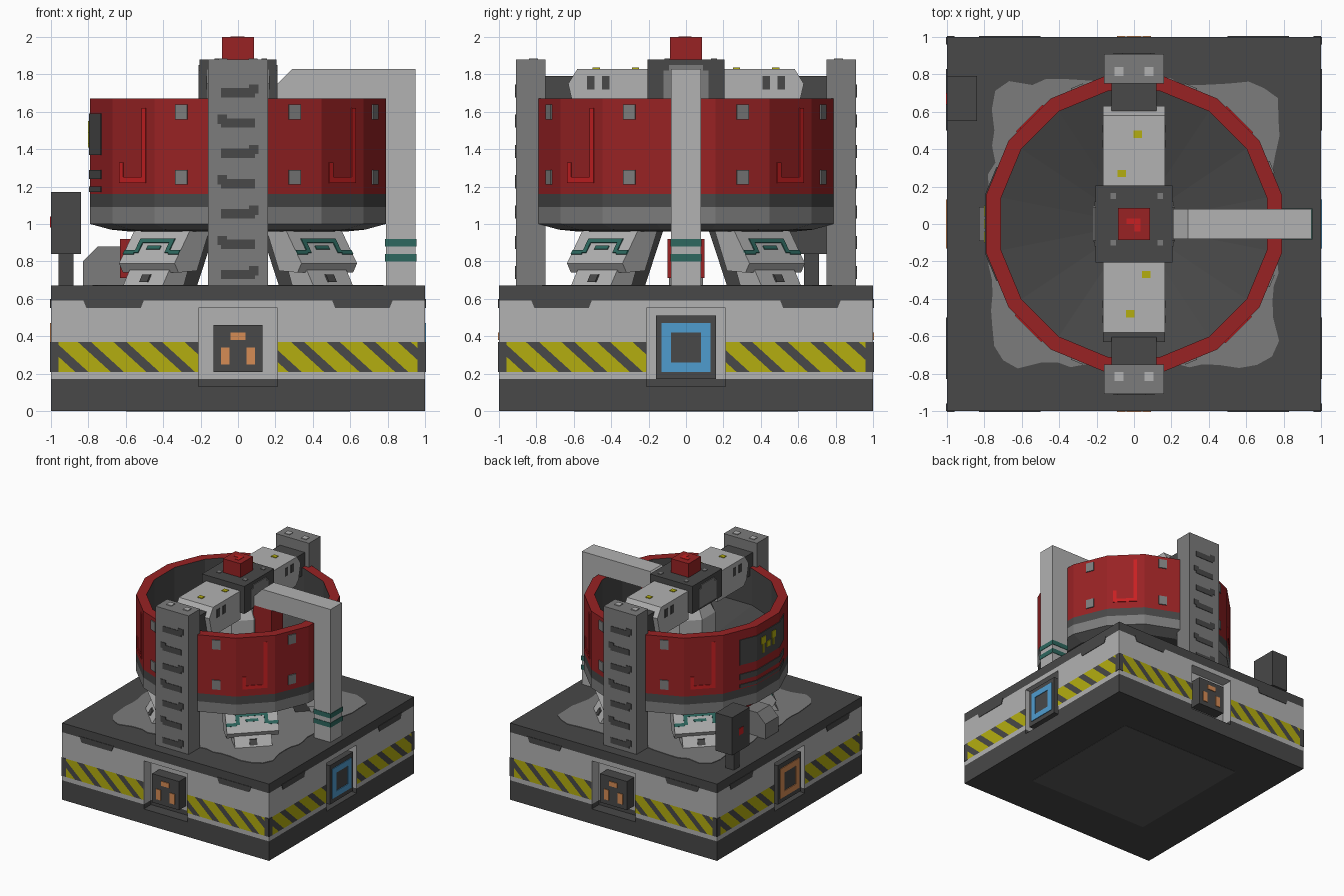
import bpy, bmesh, math, random
from mathutils import Matrix

if "Cube" in bpy.data.objects:
    bpy.data.objects.remove(bpy.data.objects["Cube"])

random.seed(4)
R = math.radians


def material(name, hexa):
    m = bpy.data.materials.new(name)
    m.diffuse_color = [((int(hexa[i:i + 2], 16) / 255 + .055) / 1.055) ** 2.4 for i in (0, 2, 4)] + [1]
    m.use_nodes = True
    m.node_tree.nodes["Principled BSDF"].inputs["Base Color"].default_value = m.diffuse_color
    return m


LIGHT, MED, DARK = material("light_grey", "b2b2b2"), material("mid_grey", "7c7c7c"), material("dark_grey", "484848")
RED, BRIGHT = material("deep_red", "982224"), material("bright_red", "c82022")
YELLOW, TEAL = material("hazard_yellow", "b4ae10"), material("teal", "2d675e")
BLUE, ORANGE = material("panel_blue", "4f9ccf"), material("lamp_orange", "d68c55")


def finish(name, bm, mats, rot=0, fix=True):
    if fix:
        bmesh.ops.recalc_face_normals(bm, faces=bm.faces)
    bm.transform(Matrix.Rotation(R(rot), 4, 'Z'))
    me = bpy.data.meshes.new(name)
    bm.to_mesh(me)
    bm.free()
    for m in mats:
        me.materials.append(m)
    ob = bpy.data.objects.new(name, me)
    bpy.context.collection.objects.link(ob)
    return ob


def boxes(name, specs, mat, rot=0):
    """Boxes given as (x0, x1, y0, y1, z0, z1), joined in one object."""
    bm = bmesh.new()
    for a, b, c, d, e, f in specs:
        mx = Matrix.Translation(((a + b) / 2, (c + d) / 2, (e + f) / 2)) @ Matrix.Diagonal((b - a, d - c, f - e, 1))
        bmesh.ops.create_cube(bm, size=1, matrix=mx)
    return finish(name, bm, [mat], rot)


def plates(name, rects, y, mat, rot=0, t=.006):
    """Thin plates (u0, u1, z0, z1) on a wall facing -y, turned by rot."""
    return boxes(name, [(a, b, y - t, y + .002, c, d) for a, b, c, d in rects], mat, rot)


def prisms(name, items, axis, mat, rot=0):
    """Profiles (points, lo, hi) extruded along an axis."""
    bm = bmesh.new()
    for pts, lo, hi in items:
        def at(p, h):
            return {'x': (h, p[0], p[1]), 'y': (p[0], h, p[1]), 'z': (p[0], p[1], h)}[axis]
        a = [bm.verts.new(at(p, lo)) for p in pts]
        b = [bm.verts.new(at(p, hi)) for p in pts]
        bm.faces.new(a)
        bm.faces.new(b[::-1])
        for i in range(len(pts)):
            j = (i + 1) % len(pts)
            bm.faces.new((a[j], a[i], b[i], b[j]))
    return finish(name, bm, [mat], rot)


def lathe(name, prof, segmats, n):
    """Profile (flat radius, z) turned in n sides; one colour per band."""
    mats = list(dict.fromkeys(segmats))
    bm = bmesh.new()
    rings = []
    for r, z in prof:
        r /= math.cos(math.pi / n)
        rings.append([bm.verts.new((r * math.cos((i + .5) * 2 * math.pi / n),
                                    r * math.sin((i + .5) * 2 * math.pi / n), z)) for i in range(n)])
    for s, m in enumerate(segmats):
        for i in range(n):
            j = (i + 1) % n
            bm.faces.new((rings[s][i], rings[s][j], rings[s + 1][j], rings[s + 1][i])).material_index = mats.index(m)
    bm.faces.new(rings[0])
    bm.faces.new(rings[-1])
    return finish(name, bm, mats)


# Base block with a recess in each side, coloured in height bands
base = boxes("base", [(-1, 1, -1, 1, 0, .67)], LIGHT)
base.data.materials.append(DARK)
cutters = [boxes("recess_cutter", [(-.21, .21, -1.2, -.9, .13, .55)], DARK, k * 90) for k in range(4)]
for c in cutters:
    mod = base.modifiers.new("recess", 'BOOLEAN')
    mod.operation, mod.solver, mod.object = 'DIFFERENCE', 'EXACT', c
bpy.context.view_layer.update()
bm = bmesh.new()
bm.from_mesh(base.evaluated_get(bpy.context.evaluated_depsgraph_get()).to_mesh())
for z in (.17, .59):
    bmesh.ops.bisect_plane(bm, geom=bm.verts[:] + bm.edges[:] + bm.faces[:], plane_co=(0, 0, z), plane_no=(0, 0, 1))
for f in bm.faces:
    z = f.calc_center_median().z
    f.material_index = 0 if .17 < z < .59 else 1
base.modifiers.clear()
bm.to_mesh(base.data)
bm.free()
for c in cutters:
    bpy.data.objects.remove(c)

# Worn patches on the deck and the underside
patch = []
for i in range(72):
    a = i * math.pi / 36 + .02
    r = min(.76 / max(abs(math.cos(a)), abs(math.sin(a))), 1.02) + random.uniform(-.025, .025)
    patch.append((r * math.cos(a), r * math.sin(a)))
prisms("deck_patch", [(patch, .668, .675)], 'z', MED)
boxes("underside_patch", [(-.6, .6, -.6, .6, -.002, .002)], material("under_grey", "5a5a5a"))


# Hazard stripes, trim and ports on each side
def hazard(name, u0, u1, rot):
    bm = bmesh.new()
    bm.faces.new([bm.verts.new((u, -1.004, z)) for u, z in ((u0, .21), (u1, .21), (u1, .37), (u0, .37))])
    for k in range(-6, 9):
        for c in (k * .19, k * .19 + .12):
            bmesh.ops.bisect_plane(bm, geom=bm.verts[:] + bm.edges[:] + bm.faces[:],
                                   plane_co=(c, 0, 0), plane_no=(1, 0, 1.1))
    for f in bm.faces:
        p = f.calc_center_median()
        f.material_index = int((p.x + 1.1 * p.z) % .19 < .12 and abs(p.x) < .96)
    finish(name, bm, [DARK, YELLOW], rot, False)


for k in range(4):
    rot = k * 90
    for s in (-1, 1):
        lo, hi = sorted((s * .21, s * .96))
        hazard("hazard_stripes", lo, hi, rot)
    plates("stripe_ends", [(-1, -.96, .21, .37), (.96, 1, .21, .37)], -1, DARK, rot, .004)
    prisms("top_trim", [([(s * .5, .6), (s * .52, .55), (s * .81, .55), (s * .83, .6)], -1.004, -.99)
                        for s in (-1, 1)], 'y', DARK, rot)
    if k % 2 == 0:
        boxes("lamp_port", [(-.13, .13, -1, -.89, .21, .46)], DARK, rot)
        plates("port_lamps", [(-.04, .04, .38, .42), (-.09, -.045, .25, .34), (.045, .09, .25, .34)],
               -1, ORANGE, rot)
    else:
        boxes("ring_port", [(-.16, .16, -1, -.89, .17, .51)], DARK, rot)
        plates("port_ring", [(-.13, .13, .42, .47), (-.13, .13, .21, .26), (-.13, -.08, .26, .42),
                             (.08, .13, .26, .42)], -1, BLUE if k == 1 else ORANGE, rot)

# Sixteen-sided drum with open top
lathe("drum", [(.58, .96), (.68, .97), (.79, 1.0), (.79, 1.09), (.79, 1.16), (.79, 1.67), (.71, 1.67),
               (.71, 1.35), (.2, 1.2)], [DARK, MED, MED, DARK, RED, RED, DARK, DARK], 16)
for k in range(4):
    plates("drum_hook_mark", [(.065, .095, 1.25, 1.62), (-.105, .095, 1.22, 1.25), (-.105, -.075, 1.25, 1.33)],
           -.79, BRIGHT, 45 + 90 * k)
for k in range(8):
    rot = 22.5 + 45 * k
    if rot not in (247.5, 292.5):
        plates("drum_bolts", [(-.035, .035, z - .04, z + .04) for z in (1.25, 1.6)], -.79, MED, rot, .009)
# Dark marking panel on the left of the drum
for rot, a, b in ((247.5, 0, .157), (270, -.157, .157), (292.5, -.157, 0)):
    plates("drum_panel", [(a, b, 1.37, 1.59), (a, b, 1.24, 1.29), (a, b, 1.17, 1.2)], -.79, DARK, rot)
plates("drum_panel_mark", [(-.1, -.04, 1.49, 1.55), (.04, .1, 1.49, 1.55), (-.08, -.06, 1.41, 1.49),
                           (.06, .08, 1.43, 1.49), (-.025, .025, 1.44, 1.49)], -.795, YELLOW, 270)

# Four angled legs under the drum
for k in range(4):
    rot = 45 + 90 * k
    prisms("leg_upper", [([(-.42, .98), (-.57, .97), (-.69, .79), (-.66, .74), (-.52, .75)], -.21, .21)],
           'x', LIGHT, rot)
    prisms("leg_lower", [([(-.5, .82), (-.63, .82), (-.72, .67), (-.56, .67)], -.15, .15)], 'x', LIGHT, rot)
    prisms("leg_strut", [([(-.3, .97), (-.45, .97), (-.56, .67), (-.44, .67)], -.13, .13)], 'x', DARK, rot)
    trim = [(-.11, .11, .28, .4), (-.05, .05, .5, .6)]
    for s in (-1, 1):
        trim += [(*sorted((s * .1, s * .13)), .28, .7), (*sorted((s * .13, s * .21)), .62, .74)]
    prisms("leg_trim", [([(-.568 - .12 * t - d * .8, .97 - .18 * t + d * .55)
                          for t, d in ((t0, -.002), (t0, .007), (t1, .007), (t1, -.002))], a, b)
                        for a, b, t0, t1 in trim], 'x', TEAL, rot)
    prisms("leg_slot", [([(-.67, .73), (-.695, .73), (-.718, .69), (-.69, .69)], -.03, .03)], 'x', DARK, rot)

# Front and back ladder pillars, connectors and top arms
for rot in (0, 180):
    boxes("pillar", [(-.16, .16, -.91, -.75, .67, 1.88)], MED, rot)
    rungs = []
    for i in range(7):
        z, s = .73 + .162 * i, (-1) ** i
        rungs += [(-.09, .09, z - .025, z + .025), (*sorted((s * .06, s * .11)), z - .005, z + .045)]
    plates("ladder_rungs", rungs, -.91, DARK, rot, .004)
    boxes("pillar_top_lamps", [(x - .025, x + .025, -.84, -.79, 1.878, 1.886) for x in (-.08, .08)], LIGHT, rot)
    boxes("connector", [(-.12, .12, -.76, -.58, 1.6, 1.79)], DARK, rot)
    prisms("top_arm", [([(-.2, 1.83), (-.58, 1.83), (-.63, 1.75), (-.6, 1.62), (-.56, 1.58), (-.2, 1.58)],
                        -.165, .165)], 'x', LIGHT, rot)
    boxes("arm_slots", [(s * .165 - .004, s * .165 + .004, y - .02, y + .02, 1.72, 1.79)
                        for s in (-1, 1) for y in (-.51, -.43)], DARK, rot)
    boxes("arm_lamps", [(x - .022, x + .022, y - .02, y + .02, 1.828, 1.836)
                        for x, y in ((-.02, -.48), (.065, -.27))], YELLOW, rot)

# Central hub, core and red cap
lathe("core", [(.22, 1.15), (.22, 1.55), (.16, 1.67)], [LIGHT, LIGHT], 8)
boxes("hub", [(-.205, .205, -.205, .205, 1.64, 1.88)], DARK)
boxes("hub_bolts", [(x - .015, x + .015, y - .015, y + .015, 1.875, 1.885)
                    for x in (-.11, .14) for y in (-.1, .15)], MED)
for rot in (90, 270):
    plates("hub_cheek", [(-.12, .12, 1.66, 1.82), (-.09, .09, 1.82, 1.85)], -.205, MED, rot)
boxes("cap", [(-.085, .085, -.085, .085, 1.88, 2)], RED)
boxes("cap_mark", [(-.04, .03, .0, .03, 1.996, 2.003), (.0, .035, -.04, .03, 1.996, 2.003)], BRIGHT)
boxes("hub_brace", [(.2, .38, -.08, .08, 1.25, 1.67)], RED)

# Right support pipe with teal bands
prisms("support_pipe", [([(.2, 1.67), (.2, 1.74), (.29, 1.83), (.95, 1.83), (.95, .67), (.79, .67), (.79, 1.67)],
                         -.08, .08)], 'y', LIGHT)
boxes("pipe_bands", [(.786, .954, -.084, .084, z, z + .04) for z in (.8, .88)], TEAL)

# Left pod and control box on a post
prisms("pod", [([(-.83, .67), (-.83, .8), (-.75, .88), (-.62, .88), (-.56, .8), (-.56, .67)], -.09, .09)], 'y', MED)
boxes("pod_valve", [(-.63, -.5, -.1, .1, .71, .92)], RED)
boxes("control_post", [(-.96, -.88, .63, .71, .67, .85)], DARK)
boxes("control_box", [(-1, -.84, .55, .79, .84, 1.17)], DARK)
plates("control_light", [(-.7, -.64, .98, 1.04)], -1, BRIGHT, 270, .004)
